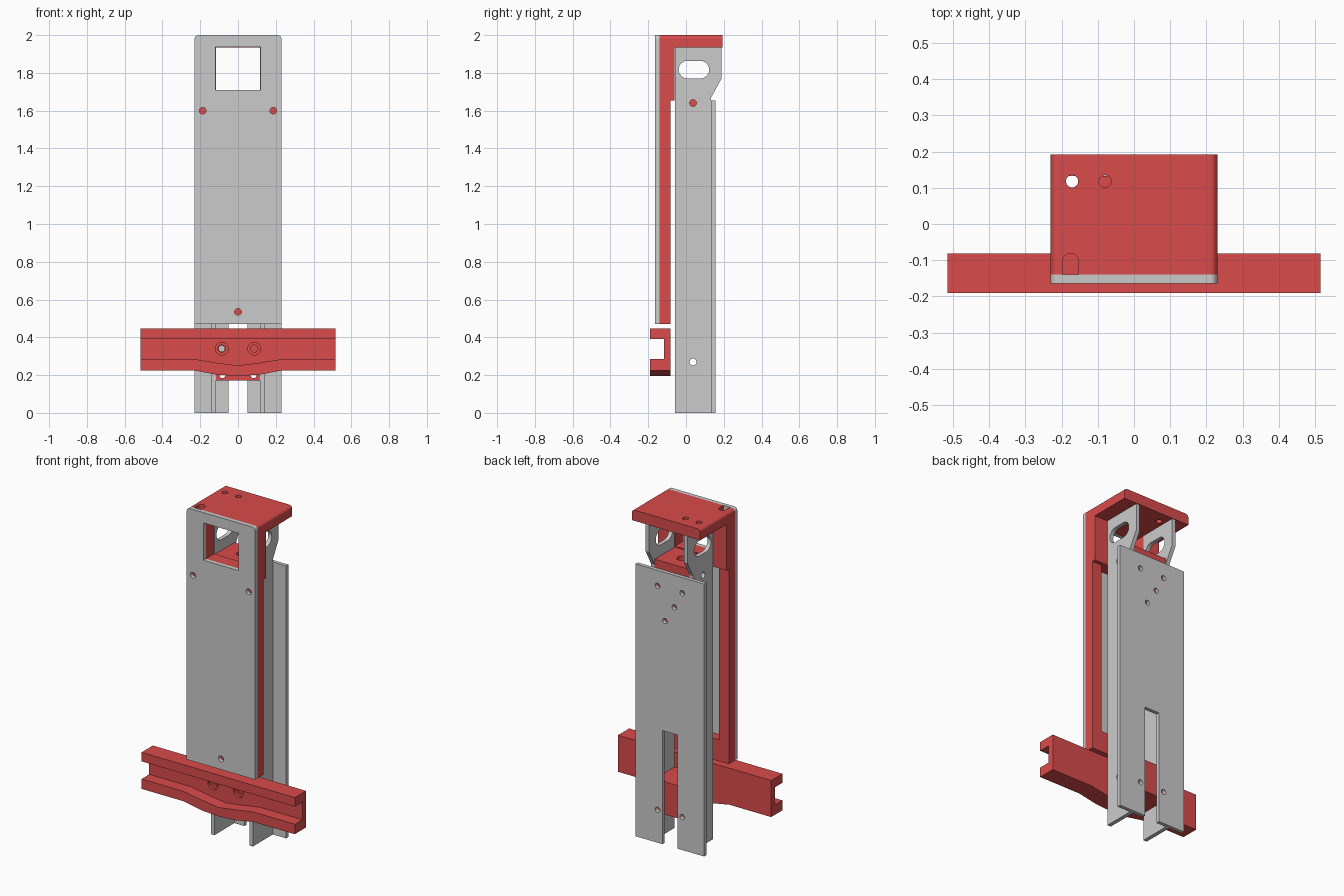
import bpy, bmesh
from math import pi, sin, cos
from mathutils import Vector

if "Cube" in bpy.data.objects:
    bpy.data.objects.remove(bpy.data.objects["Cube"])

red = bpy.data.materials.new("red_print")
red.diffuse_color = (0.7, 0.07, 0.07, 1)
red.use_nodes = True
red.node_tree.nodes["Principled BSDF"].inputs["Base Color"].default_value = red.diffuse_color


def prism(name, pts, axis, a, b, mat=None):
    """Extrude a 2D profile along an axis: x takes (y,z), y takes (x,z), z takes (x,y)."""
    place = {'x': lambda p, t: (t, p[0], p[1]),
             'y': lambda p, t: (p[0], t, p[1]),
             'z': lambda p, t: (p[0], p[1], t)}[axis]
    bm = bmesh.new()
    lo = [bm.verts.new(place(p, a)) for p in pts]
    hi = [bm.verts.new(place(p, b)) for p in pts]
    skin(bm, [lo, hi])
    return finish(bm, name, mat)


def skin(bm, rings):
    n = len(rings[0])
    for r, s in zip(rings, rings[1:]):
        for i in range(n):
            j = (i + 1) % n
            bm.faces.new((r[i], r[j], s[j], s[i]))
    bm.faces.new(rings[0])
    bm.faces.new(rings[-1])
    bmesh.ops.recalc_face_normals(bm, faces=bm.faces)


def finish(bm, name, mat=None):
    me = bpy.data.meshes.new(name)
    bm.to_mesh(me)
    bm.free()
    ob = bpy.data.objects.new(name, me)
    bpy.context.collection.objects.link(ob)
    if mat:
        me.materials.append(mat)
    return ob


def box(name, x0, x1, y0, y1, z0, z1, mat=None):
    return prism(name, [(x0, y0), (x1, y0), (x1, y1), (x0, y1)], 'z', z0, z1, mat)


def arc(cx, cy, r, a0, a1, n):
    return [(cx + r * cos(a0 + (a1 - a0) * i / n), cy + r * sin(a0 + (a1 - a0) * i / n))
            for i in range(n + 1)]


def hole(axis, u, v, r, a, b, mat=None):
    return prism("cutter", arc(u, v, r, 0, 2 * pi, 24)[:-1], axis, a, b, mat)


def cut(ob, *cutters):
    bpy.context.view_layer.objects.active = ob
    for c in cutters:
        m = ob.modifiers.new("cut", 'BOOLEAN')
        m.operation, m.solver, m.object = 'DIFFERENCE', 'EXACT', c
        bpy.ops.object.modifier_apply(modifier=m.name)
        bpy.data.objects.remove(c)


def rcut(*a):
    return box("cutter", *a, red)


def rhole(*a):
    return hole(*a, red)


# outline shared by the front plate and the cap: rounded top corners
outline = ([(-.23, .47), (.23, .47)] + arc(.21, 1.98, .02, 0, pi / 2, 6)
           + arc(-.21, 1.98, .02, pi / 2, pi, 6))

# front cover plate
front = prism("front_plate", outline, 'y', -.164, -.14)
cut(front, box("cutter", -.118, .118, -.3, 0, 1.71, 1.937),
    *[hole('y', x, z, .018, -.3, 0) for x, z in ((-.187, 1.6), (.187, 1.6), (0, .535))])

# red frame with thick head and overhanging cap
frame = prism("frame_and_cap", outline, 'y', -.14, .192, red)
cut(frame,
    rcut(-.5, .5, -.083, .5, .3, 1.655),
    rcut(-.5, .5, -.061, .5, 1.5, 1.935),
    rcut(-.165, .165, -.3, 0, .6, 1.655),
    rcut(-.118, .118, -.3, 0, 1.71, 1.935),
    rhole('z', -.171, .118, .017, 1.8, 2.1),
    rhole('z', -.08, .118, .017, 1.8, 2.1),
    prism("cutter", [(-.197, -.3), (-.153, -.3)] + arc(-.175, -.103, .022, 0, pi, 10),
          'z', 1.88, 2.1, red))

# pair of grey side plates with a slotted ear at the top
side = [(-.059, 0), (.133, 0), (.133, 1.67), (.188, 1.77), (.188, 1.935), (-.059, 1.935)]
slot = arc(.076, 1.817, .047, -pi / 2, pi / 2, 10) + arc(.008, 1.817, .047, pi / 2, 3 * pi / 2, 10)
for label, s in (("left", -1), ("right", 1)):
    plate = prism("side_plate_" + label, side, 'x', s * .117, s * .141)
    cut(plate, prism("cutter", slot, 'x', -.5, .5),
        hole('x', .037, 1.64, .018, -.5, .5), hole('x', .037, .27, .018, -.5, .5))

# grey back plate with the open slot at its foot
back = box("back_plate", -.23, .23, .133, .155, 0, 1.655)
spots = [(.083, 1.56), (-.083, 1.56), (-.03, 1.46), (.033, 1.36), (.083, .2), (-.083, .2)]
cut(back, box("cutter", -.05, .05, 0, .5, -.1, .69),
    *[hole('y', x, z, .016, 0, .5) for x, z in spots])

# red spacers between the side plates
top_spacer = box("upper_spacer", -.117, .117, -.059, .133, 1.28, 1.705, red)
cut(top_spacer, rhole('z', 0, .037, .03, 1.6, 1.8))
low_spacer = box("lower_spacer", -.117, .117, -.059, .133, .172, .37, red)
cut(low_spacer, rhole('x', .037, .27, .018, -.5, .5),
    *[rhole('y', x, z, .016, -.5, .5) for x, z in ((.083, .2), (-.083, .2), (-.086, .34))])

# crossbar: C channel lofted along x, its lower lip sagging in the middle
half = [(.515, .225, .285), (.235, .225, .285), (.11, .202, .265), (0, .196, .25)]
stations = [(-x, b, l) for x, b, l in half] + half[-2::-1]
bm = bmesh.new()
rings = []
for x, bottom, lip in stations:
    section = [(-.19, bottom), (-.082, bottom), (-.082, .447), (-.19, .447),
               (-.19, .392), (-.117, .392), (-.117, lip), (-.19, lip)]
    rings.append([bm.verts.new((x, y, z)) for y, z in section])
skin(bm, rings)
bar = finish(bm, "crossbar", red)
cut(bar, rhole('y', -.086, .34, .034, -.118, -.1), rhole('y', .086, .34, .034, -.118, -.1),
    rhole('y', -.086, .34, .019, -.15, 0), rhole('y', .086, .34, .019, -.15, -.09))
